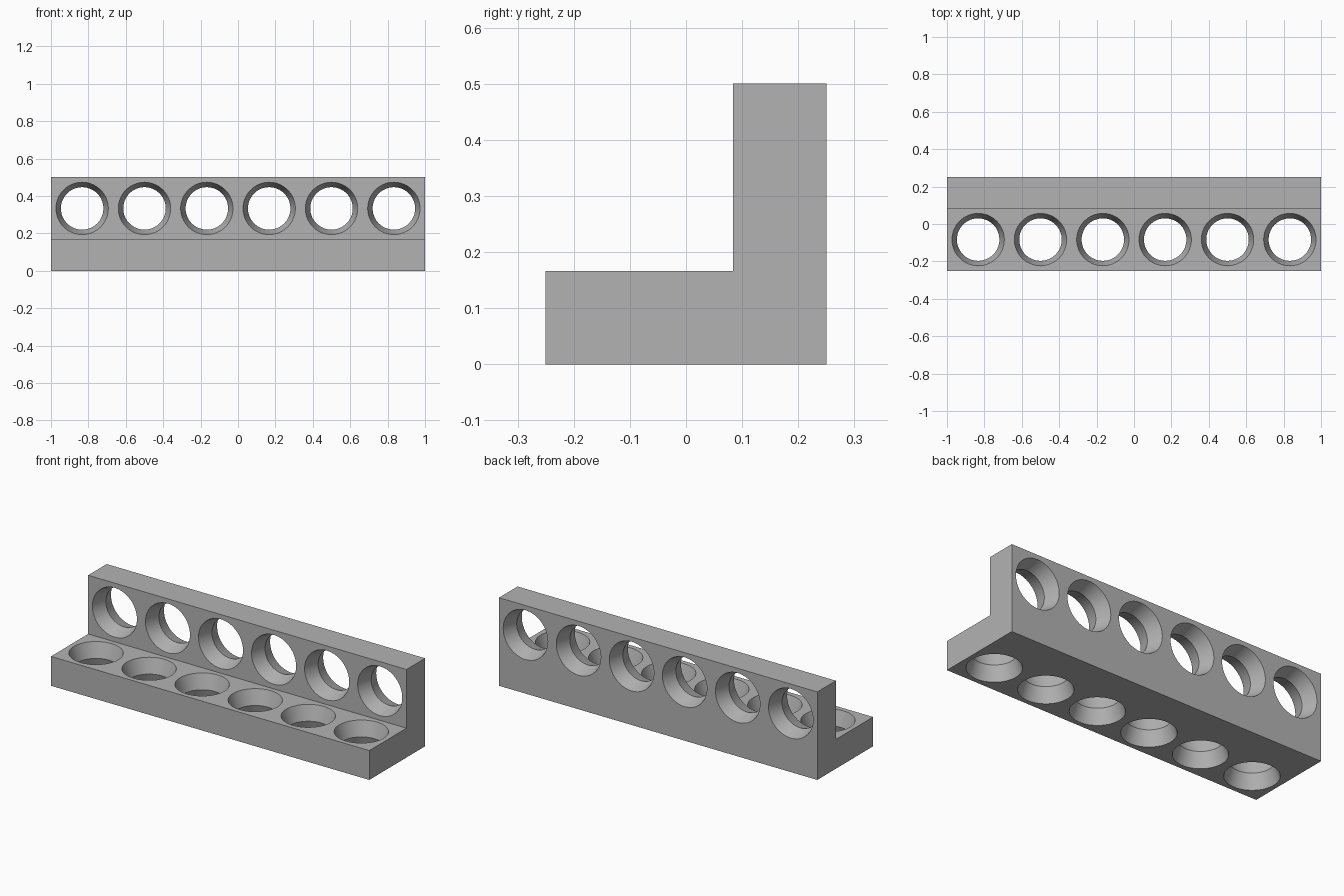
import bpy, bmesh, math
from mathutils import Matrix, Vector

cube = bpy.data.objects.get("Cube")
if cube:
    bpy.data.objects.remove(cube, do_unlink=True)

UNIT = 1 / 3          # hole spacing
T = UNIT / 2          # plate thickness
R_OUT, R_IN = 0.14, 0.1135
SEGMENTS = 64

grey = bpy.data.materials.new("grey")
grey.use_nodes = True
grey.diffuse_color = (0.45, 0.45, 0.45, 1)
grey.node_tree.nodes["Principled BSDF"].inputs["Base Color"].default_value = grey.diffuse_color


def make_object(name, bm):
    bmesh.ops.recalc_face_normals(bm, faces=bm.faces)
    mesh = bpy.data.meshes.new(name)
    bm.to_mesh(mesh)
    bm.free()
    mesh.materials.append(grey)
    obj = bpy.data.objects.new(name, mesh)
    bpy.context.collection.objects.link(obj)
    return obj


def add_hourglass(bm, matrix):
    """Closed solid, narrow at mid plate and flaring to both faces."""
    half = T / 2
    over = 0.01
    wide = R_OUT + (R_OUT - R_IN) * over / half
    rings = []
    for z, r in ((-half - over, wide), (0, R_IN), (half + over, wide)):
        rings.append([bm.verts.new(matrix @ Vector((r * math.cos(a), r * math.sin(a), z)))
                      for a in (2 * math.pi * i / SEGMENTS for i in range(SEGMENTS))])
    for low, high in zip(rings, rings[1:]):
        for i in range(SEGMENTS):
            j = (i + 1) % SEGMENTS
            bm.faces.new((low[i], low[j], high[j], high[i]))
    bm.faces.new(rings[0][::-1])
    bm.faces.new(rings[-1])


# L-shaped beam, profile swept along x
profile = [(-0.25, 0), (0.25, 0), (0.25, 0.5), (0.25 - T, 0.5), (0.25 - T, T), (-0.25, T)]
bm = bmesh.new()
face = bm.faces.new([bm.verts.new((-1, y, z)) for y, z in profile])
swept = bmesh.ops.extrude_face_region(bm, geom=[face])["geom"]
bmesh.ops.translate(bm, vec=(2, 0, 0), verts=[v for v in swept if isinstance(v, bmesh.types.BMVert)])
beam = make_object("angle_beam", bm)

# Flared holes through the ledge and the upright wall
bm = bmesh.new()
for i in range(6):
    x = (i - 2.5) * UNIT
    add_hourglass(bm, Matrix.Translation((x, -T / 2, T / 2)))
    add_hourglass(bm, Matrix.Translation((x, 0.25 - T / 2, UNIT)) @ Matrix.Rotation(math.pi / 2, 4, 'X'))
cutter = make_object("hole_cutter", bm)
cutter.hide_render = True

# Cut the holes, then drop the cutter
cut = beam.modifiers.new("holes", 'BOOLEAN')
cut.operation = 'DIFFERENCE'
cut.solver = 'EXACT'
cut.object = cutter
bpy.ops.object.select_all(action='DESELECT')
bpy.context.view_layer.objects.active = beam
beam.select_set(True)
bpy.ops.object.modifier_apply(modifier=cut.name)
bpy.data.objects.remove(cutter, do_unlink=True)

bpy.ops.object.shade_smooth_by_angle(angle=math.radians(15))
